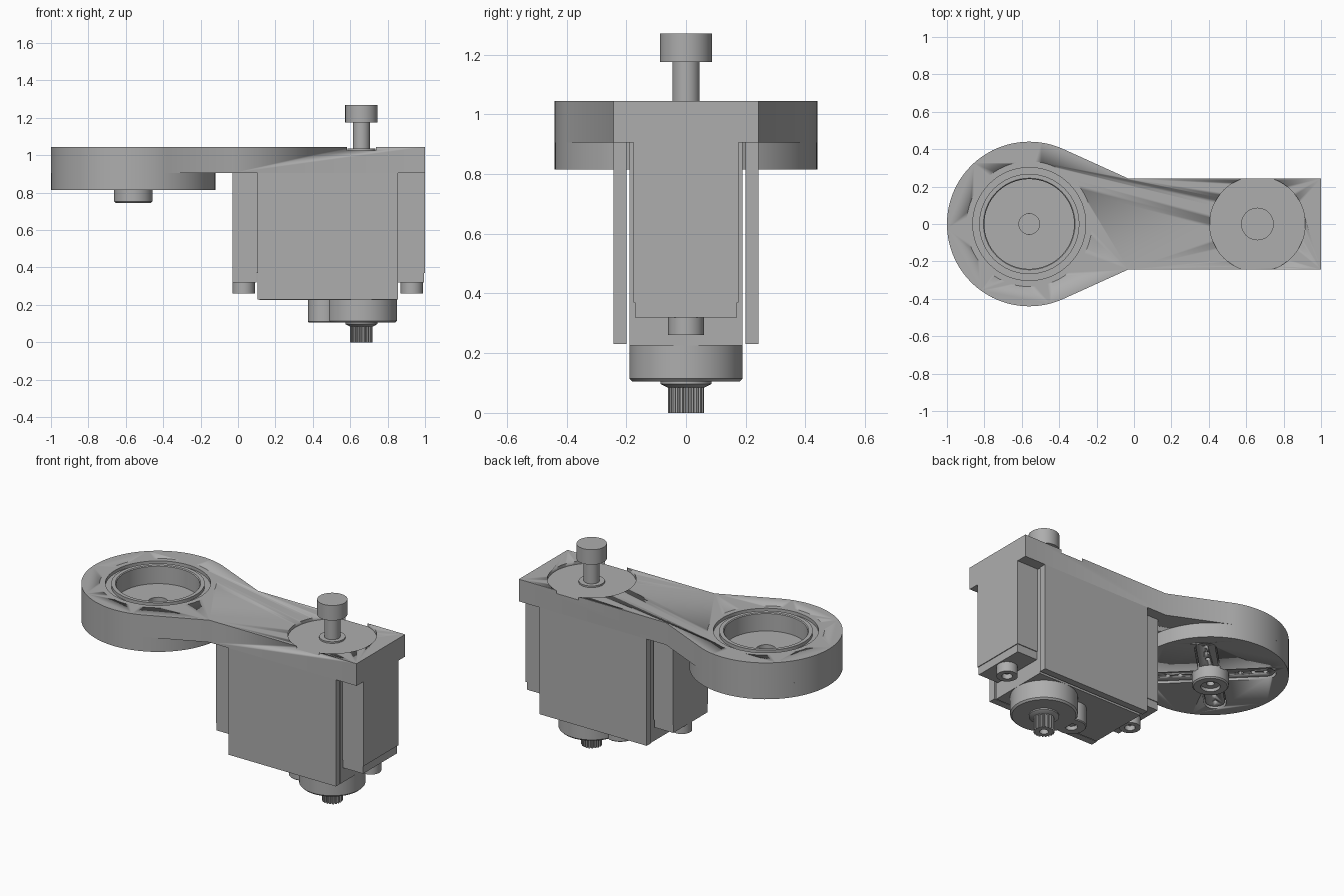
import bpy, bmesh, math
from math import pi, cos, sin

old = bpy.data.objects.get("Cube")
if old:
    bpy.data.objects.remove(old)

grey = bpy.data.materials.new("plain grey")
grey.use_nodes = True
tone = (0.42, 0.42, 0.42, 1)
grey.diffuse_color = tone
grey.node_tree.nodes["Principled BSDF"].inputs["Base Color"].default_value = tone

DISC_X = -0.56   # round end of the arm
AXIS_X = 0.66    # servo output axis


def finish(name, bm, smooth=True):
    bmesh.ops.recalc_face_normals(bm, faces=bm.faces[:])
    mesh = bpy.data.meshes.new(name)
    bm.to_mesh(mesh)
    bm.free()
    mesh.materials.append(grey)
    ob = bpy.data.objects.new(name, mesh)
    bpy.context.collection.objects.link(ob)
    if smooth:
        bpy.ops.object.select_all(action='DESELECT')
        ob.select_set(True)
        bpy.context.view_layer.objects.active = ob
        bpy.ops.object.shade_smooth_by_angle(angle=math.radians(30))
    return ob


def prism(name, outlines, z0, z1, smooth=True):
    """Extrude one or more closed outlines between two heights."""
    bm = bmesh.new()
    for pts in outlines:
        low = [bm.verts.new((x, y, z0)) for x, y in pts]
        high = [bm.verts.new((x, y, z1)) for x, y in pts]
        bm.faces.new(low)
        bm.faces.new(high)
        n = len(pts)
        for i in range(n):
            j = (i + 1) % n
            bm.faces.new((low[i], low[j], high[j], high[i]))
    return finish(name, bm, smooth)


def box(name, x0, x1, y0, y1, z0, z1):
    return prism(name, [[(x0, y0), (x1, y0), (x1, y1), (x0, y1)]], z0, z1, False)


def circle(x, y, r, n=64):
    return [(x + r * cos(2 * pi * i / n), y + r * sin(2 * pi * i / n)) for i in range(n)]


def stadium(x, angle, reach, r, n=12):
    """Slot outline centred on (x, 0) and turned by an angle."""
    pts = []
    for side in (0, pi):
        cx, cy = x + (reach - r) * cos(angle + side), (reach - r) * sin(angle + side)
        for i in range(n + 1):
            t = angle + side - pi / 2 + pi * i / n
            pts.append((cx + r * cos(t), cy + r * sin(t)))
    return pts


def lathe(name, profile, x, closed=False, n=64):
    """Spin a radius/height profile about a vertical axis."""
    bm = bmesh.new()
    verts = [bm.verts.new((r, 0, z)) for r, z in profile]
    edges = [bm.edges.new(p) for p in zip(verts, verts[1:])]
    if closed:
        edges.append(bm.edges.new((verts[-1], verts[0])))
    bmesh.ops.spin(bm, geom=verts + edges, axis=(0, 0, 1), cent=(0, 0, 0),
                   angle=2 * pi, steps=n, use_duplicate=False)
    bmesh.ops.remove_doubles(bm, verts=bm.verts[:], dist=1e-5)
    bmesh.ops.translate(bm, verts=bm.verts[:], vec=(x, 0, 0))
    return finish(name, bm)


def cut(target, cutter):
    mod = target.modifiers.new("cut", 'BOOLEAN')
    mod.operation = 'DIFFERENCE'
    mod.solver = 'EXACT'
    mod.object = cutter
    cutter.hide_render = True
    bpy.context.view_layer.objects.active = target
    bpy.ops.object.select_all(action='DESELECT')
    target.select_set(True)
    bpy.ops.object.modifier_apply(modifier=mod.name)
    bpy.data.objects.remove(cutter)


# Arm plate: round end blending by tangents into a straight bar
R, HALF, NECK = 0.44, 0.243, -0.03
dx = NECK - DISC_X
tangent = math.atan2(HALF, dx) + math.acos(R / math.hypot(dx, HALF))
steps = 72
outline = [(DISC_X + R * cos(t), R * sin(t)) for t in
           (tangent + (2 * pi - 2 * tangent) * i / steps for i in range(steps + 1))]
outline += [(NECK, -HALF), (1, -HALF), (1, HALF), (NECK, HALF)]
arm = prism("arm_plate", [outline], 0.905, 1.045)
cut(arm, prism("bearing_hole", [circle(DISC_X, 0, 0.335)], 0.8, 1.2))
cut(arm, prism("pin_pocket", [circle(AXIS_X, 0, 0.255, 96)], 1.025, 1.2))

# Bearing ring with a groove between the races
lathe("bearing", [(0.24, 0.905), (0.24, 1.04), (0.245, 1.045), (0.268, 1.045),
                  (0.268, 1.025), (0.302, 1.025), (0.302, 1.045), (0.335, 1.045),
                  (0.335, 0.905)], DISC_X, True)

# Turning disc with a cross-shaped horn let into its underside
disc = prism("turning_disc", [circle(DISC_X, 0, R, 96)], 0.815, 0.905)
cut(disc, prism("screw_hole", [circle(DISC_X, 0, 0.055, 32)], 0.7, 1.0))
lathe("disc_floor", [(0.055, 0.9), (0.055, 0.93), (0.24, 0.93), (0.24, 0.9)], DISC_X, True)
for k, turn in enumerate((pi / 4, -pi / 4)):
    cut(disc, prism("horn_slot", [stadium(DISC_X, turn, 0.37, 0.062)], 0.75, 0.855))
    horn = prism("horn_arm", [stadium(DISC_X, turn, 0.362, 0.054)], 0.825 + 0.002 * k, 0.86)
    holes = [circle(DISC_X + d * cos(turn), d * sin(turn), 0.015, 12)
             for d in (-0.31, -0.24, -0.17, 0.17, 0.24, 0.31)]
    cut(horn, prism("horn_holes", holes, 0.7, 0.845))
lathe("horn_hub", [(0.055, 0.87), (0.055, 0.745), (0.095, 0.745), (0.103, 0.753),
                   (0.103, 0.87)], DISC_X, True)
lathe("horn_screw", [(0.022, 0.775), (0.022, 0.765), (0.055, 0.765), (0.055, 0.86),
                     (0.022, 0.86)], DISC_X, True, 32)

# Bracket walls and servo body
for side, name in ((-1, "front_wall"), (1, "back_wall")):
    y0, y1 = sorted((side * 0.2, side * HALF))
    box(name, 0.105, 0.855, y0, y1, 0.23, 0.905)
box("servo_body", 0.115, 0.85, -0.19, 0.19, 0.225, 0.905)

# End blocks, servo ears and bolts
for name, x0, x1, bolt_x in (("left", 0.855, 1.0, 0.93), ("right", -0.03, 0.105, 0.03)):
    box(name + "_end_block", x0, x1, -0.175, 0.175, 0.37, 0.905)
    box(name + "_servo_ear", x0, x1 - 0.005, -0.17, 0.17, 0.32, 0.37)
    lathe(name + "_bolt", [(0, 0.29), (0.03, 0.29), (0.03, 0.26), (0.06, 0.26),
                           (0.06, 0.325), (0, 0.325)], bolt_x, n=32)

# Gear housing and its smaller lobe
lathe("gear_housing", [(0, 0.105), (0.18, 0.105), (0.19, 0.115), (0.19, 0.23), (0, 0.23)], AXIS_X)
lathe("gear_lobe", [(0, 0.13), (0.035, 0.13), (0.035, 0.105), (0.08, 0.105),
                    (0.085, 0.11), (0.085, 0.23), (0, 0.23)], 0.46, n=48)
lathe("shaft_collar", [(0, 0.085), (0.062, 0.085), (0.085, 0.097), (0.085, 0.11), (0, 0.11)], AXIS_X)

# Toothed output shaft
teeth = 20
star = [(AXIS_X + r * cos(2 * pi * (i + f) / teeth), r * sin(2 * pi * (i + f) / teeth))
        for i in range(teeth) for r, f in ((0.06, 0), (0.06, 0.4), (0.05, 0.55), (0.05, 0.85))]
shaft = prism("output_shaft", [star], 0.0, 0.09, False)
cut(shaft, prism("shaft_hole", [circle(AXIS_X, 0, 0.025, 24)], -0.1, 0.05))

# Pin with a round head on top
lathe("pin", [(0, 1.02), (0.075, 1.02), (0.075, 1.035), (0.046, 1.035), (0.046, 1.175),
              (0.087, 1.175), (0.087, 1.27), (0, 1.27)], AXIS_X, n=48)
